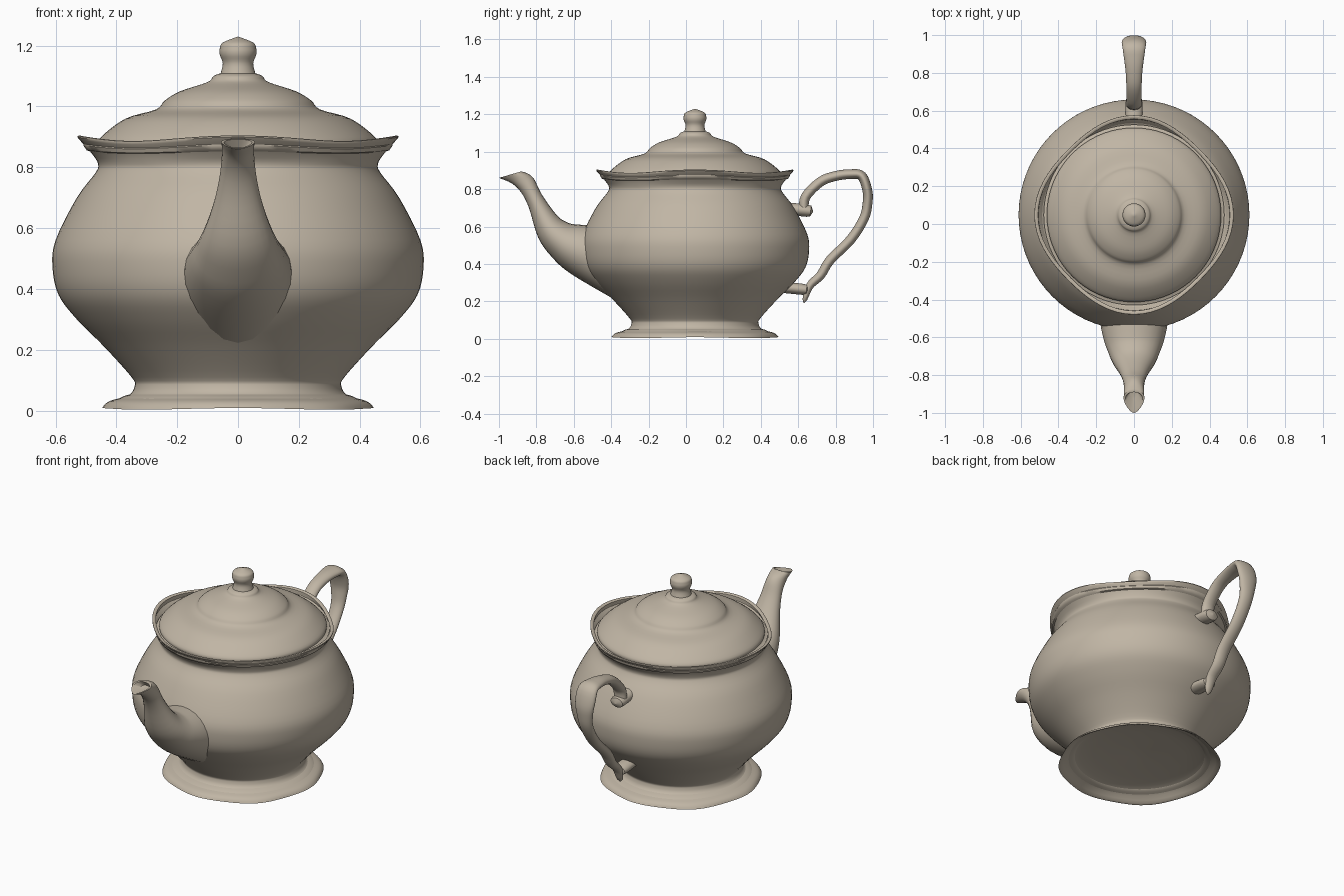
import bpy, bmesh, math
from mathutils import Vector

cube = bpy.data.objects.get("Cube")
if cube:
    bpy.data.objects.remove(cube, do_unlink=True)

AXIS_Y = .048   # the pot sits slightly behind centre
SEGMENTS = 72
SIDES = 24

colour = (.53, .465, .375, 1)
clay = bpy.data.materials.new("warm_beige")
clay.diffuse_color = colour
clay.use_nodes = True
clay.node_tree.nodes["Principled BSDF"].inputs["Base Color"].default_value = colour


def smooth(points, steps=4):
    """Catmull-Rom curve through points of any dimension."""
    points = [Vector(p) for p in points]
    last = len(points) - 1
    curve = []
    for i in range(last):
        before, start = points[max(0, i - 1)], points[i]
        end, after = points[i + 1], points[min(last, i + 2)]
        leave, arrive = (end - before) / 2, (after - start) / 2
        for step in range(steps):
            t = step / steps
            blend = t * t * (3 - 2 * t)
            curve.append(start.lerp(end, blend)
                         + leave * t * (1 - t) ** 2 - arrive * t * t * (1 - t))
    curve.append(points[last])
    return curve


def skin(name, rings, capped):
    """Join rings of points into one smooth surface."""
    bm = bmesh.new()
    loops = [[bm.verts.new(point) for point in ring] for ring in rings]
    for lower, upper in zip(loops, loops[1:]):
        for i in range(len(lower)):
            bm.faces.new((lower[i - 1], lower[i], upper[i], upper[i - 1]))
    if capped:
        bm.faces.new(loops[0])
        bm.faces.new(loops[-1])
    bmesh.ops.remove_doubles(bm, verts=bm.verts, dist=.0002)
    bmesh.ops.recalc_face_normals(bm, faces=bm.faces)
    mesh = bpy.data.meshes.new(name)
    bm.to_mesh(mesh)
    bm.free()
    mesh.materials.append(clay)
    obj = bpy.data.objects.new(name, mesh)
    bpy.context.collection.objects.link(obj)
    bpy.ops.object.select_all(action='DESELECT')
    obj.select_set(True)
    bpy.context.view_layer.objects.active = obj
    bpy.ops.object.shade_smooth_by_angle(angle=math.radians(45))


def plain(radius, height, angle):
    return radius, height


def scallop(radius, height, angle):
    """Four soft lobes on the rim, faint ones on the foot."""
    rim = max(0, min(1, (height - .82) / .07))
    foot = max(0, 1 - height / .05) if radius > .38 else 0
    lobes = math.cos(4 * angle)
    return (radius + .018 * rim * lobes + .005 * foot * math.cos(8 * angle),
            height + (.009 * rim + .003 * foot) * lobes)


def lathe(name, profile, wave=plain):
    rings = []
    for radius, height in smooth(profile):
        ring = []
        for i in range(SEGMENTS):
            angle = math.tau * i / SEGMENTS
            r, z = wave(max(radius, 0), height, angle)
            ring.append((r * math.cos(angle), AXIS_Y + r * math.sin(angle), z))
        rings.append(ring)
    skin(name, rings, False)


def oval(lower, upper, half_width, pinch=0):
    """Oval ring between two (y, z) edges, narrowed at the lower one by pinch."""
    ring = []
    for i in range(SIDES):
        angle = math.tau * i / SIDES
        y, z = lower.lerp(upper, (1 + math.sin(angle)) / 2)
        x = half_width * math.cos(angle) * (1 + pinch * math.sin(angle))
        ring.append(Vector((x, y, z)))
    return ring


def tube(name, path, thickness, width_rule):
    """Bent bar along a (y, z) path, rounded off at its far end."""
    curve = smooth(path)
    last = len(curve) - 1
    rings = []
    for i, centre in enumerate(curve):
        along = (curve[min(last, i + 1)] - curve[max(0, i - 1)]).normalized()
        taper = max(.05, math.sqrt(1 - (i / last) ** 12))
        offset = Vector((-along.y, along.x)) * thickness * taper
        rings.append(oval(centre - offset, centre + offset, width_rule(centre) * taper))
    skin(name, rings, True)


def grip_width(centre):
    """The grip broadens towards its top corner."""
    distance = (centre - Vector((.96, .83))).length
    return .04 + .025 * math.exp(-(distance / .12) ** 2)


def joint_width(centre):
    return .045


# Pot: hollow foot, round belly, flared rim, inner lip
lathe("body", [
    (0, .08), (.33, .06), (.43, .01), (.44, .01), (.42, .03), (.36, .05),
    (.34, .08), (.35, .11), (.44, .21), (.53, .3), (.59, .38), (.61, .47),
    (.6, .56), (.53, .7), (.47, .78), (.46, .81), (.48, .85), (.51, .89),
    (.49, .89), (.45, .84), (0, .82)], scallop)

# Stepped lid
lathe("lid", [
    (0, .86), (.44, .86), (.46, .87), (.45, .9), (.37, .96), (.27, .99),
    (.24, 1.02), (.19, 1.05), (.1, 1.08), (.08, 1.1), (.05, 1.11), (0, 1.11)])

# Knob
lathe("lid_knob", [
    (.06, 1.1), (.05, 1.14), (.06, 1.17), (.06, 1.19), (.05, 1.21), (0, 1.23)])

# Spout: under and upper outlines, narrowing with height to a pointed lip
under = smooth([(-.4, .22), (-.62, .35), (-.72, .44), (-.79, .54),
                (-.84, .7), (-.88, .78), (-.93, .83), (-1, .86)])
over = smooth([(-.4, .6), (-.57, .61), (-.63, .62), (-.69, .66),
               (-.77, .77), (-.81, .85), (-.84, .88), (-.88, .895)])
spout = []
for i, (lower, upper) in enumerate(zip(under, over)):
    depth = min(1, (.88 - (lower.y + upper.y) / 2) / .43)
    pinch = max(0, i / (len(under) - 1) - .8) * 2
    spout.append(oval(lower, upper, .052 + .13 * depth ** 2, pinch))
# Hollow mouth: shrunken copies of the lip, stepping inwards
lip = spout[-1]
middle = sum(lip, Vector()) / SIDES
for size, inward in ((.83, 0), (.45, .02)):
    spout.append([middle + (p - middle) * size + Vector((0, 2 * inward, -inward))
                  for p in lip])
skin("spout", spout, True)

# Handle: arched grip with a cornered top and a small tail
tube("handle", [
    (.63, .69), (.64, .76), (.72, .84), (.8, .87), (.88, .88), (.94, .87),
    (.97, .79), (.97, .72), (.95, .64), (.88, .53), (.77, .42), (.72, .34),
    (.66, .28), (.63, .19)], .026, grip_width)

# Short arms joining the handle to the belly
tube("upper_handle_joint", [(.5, .7), (.6, .69), (.68, .68)], .033, joint_width)
tube("lower_handle_joint", [(.46, .28), (.57, .27), (.66, .26)], .03, joint_width)
